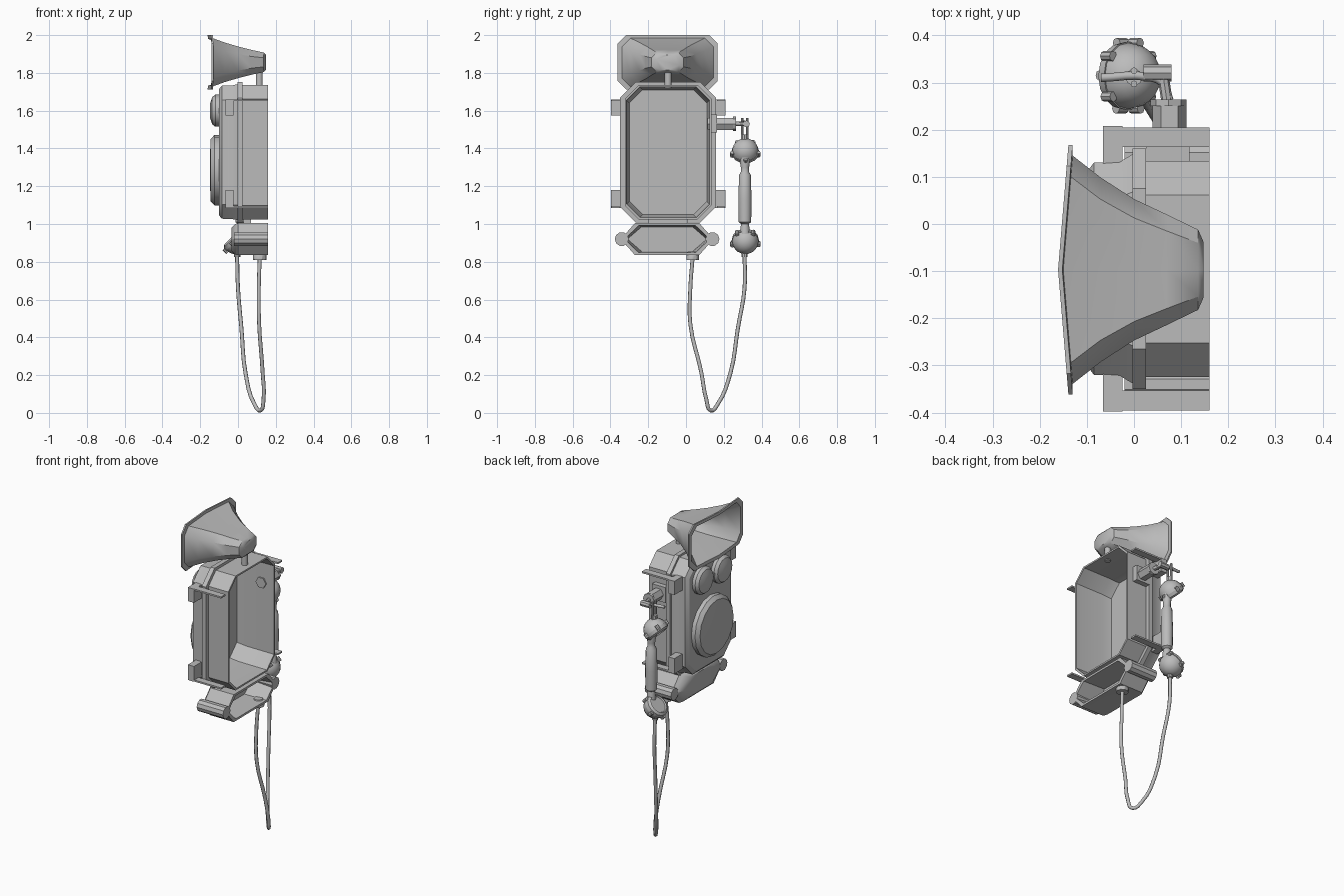
import bpy, bmesh, math
from mathutils import Vector

if "Cube" in bpy.data.objects:
    bpy.data.objects.remove(bpy.data.objects["Cube"], do_unlink=True)

grey = bpy.data.materials.new("plain_grey")
grey.use_nodes = True
grey.diffuse_color = (0.5, 0.5, 0.5, 1)
grey.node_tree.nodes["Principled BSDF"].inputs["Base Color"].default_value = (0.5, 0.5, 0.5, 1)

CY = -0.095  # middle of the cabinet across y


def finish(name, bm, angle=30):
    bmesh.ops.remove_doubles(bm, verts=bm.verts, dist=0.0005)
    bmesh.ops.recalc_face_normals(bm, faces=bm.faces)
    mesh = bpy.data.meshes.new(name)
    bm.to_mesh(mesh)
    bm.free()
    mesh.materials.append(grey)
    ob = bpy.data.objects.new(name, mesh)
    bpy.context.collection.objects.link(ob)
    bpy.ops.object.select_all(action='DESELECT')
    bpy.context.view_layer.objects.active = ob
    ob.select_set(True)
    bpy.ops.object.shade_smooth_by_angle(angle=math.radians(angle))
    return ob


def skin(name, rings, angle=30):
    """Join rings of points in order and cap both ends."""
    bm = bmesh.new()
    loops = [[bm.verts.new(p) for p in ring] for ring in rings]
    for a, b in zip(loops, loops[1:]):
        n = len(a)
        for i in range(n):
            bm.faces.new((a[i], a[(i + 1) % n], b[(i + 1) % n], b[i]))
    bm.faces.new(loops[0])
    bm.faces.new(loops[-1])
    return finish(name, bm, angle)


def octagon(x, cy, cz, hy, hz, ky, kz, bulge=0):
    """Rectangle with cut corners, facing x; its middle may bulge forward."""
    quarter = [(0, hz), (hy - ky, hz), (hy, hz - kz)]
    half = quarter + [(y, -z) for y, z in reversed(quarter)]
    pts = half + [(-y, z) for y, z in reversed(half[1:-1])]
    return [Vector((x - bulge * (1 - abs(y) / hy), cy + y, cz + z)) for y, z in pts]


def lathe(name, origin, axis, profile, sides=16, angle=35):
    """Turn (radius, distance) pairs round an axis."""
    rot = Vector(axis).to_track_quat('Z', 'Y')
    rings = []
    for r, d in profile:
        rings.append([Vector(origin) + rot @ Vector((r * math.cos(t), r * math.sin(t), d))
                      for t in (2 * math.pi * i / sides for i in range(sides))])
    return skin(name, rings, angle)


def rod(name, a, b, r, sides=12):
    d = Vector(b) - Vector(a)
    return lathe(name, a, d, [(r, 0), (r, d.length)], sides)


def box(name, x, y, z):
    bm = bmesh.new()
    bmesh.ops.create_cube(bm, size=1)
    for v in bm.verts:
        v.co = Vector([(lo + hi) / 2 + c * (hi - lo) for c, (lo, hi) in zip(v.co, (x, y, z))])
    return finish(name, bm)


def tube(name, pts, r):
    cu = bpy.data.curves.new(name, 'CURVE')
    cu.dimensions = '3D'
    cu.bevel_depth = r
    cu.bevel_resolution = 2
    cu.resolution_u = 4
    cu.use_fill_caps = True
    sp = cu.splines.new('BEZIER')
    sp.bezier_points.add(len(pts) - 1)
    for p, co in zip(sp.bezier_points, pts):
        p.co = co
        p.handle_left_type = p.handle_right_type = 'AUTO'
    cu.materials.append(grey)
    ob = bpy.data.objects.new(name, cu)
    bpy.context.collection.objects.link(ob)


# Cabinet: door, flange and hollow body, open at the back
cabinet = [(-0.10, 0.205, 0.335, 0.07), (-0.085, 0.225, 0.352, 0.075), (-0.03, 0.227, 0.354, 0.075),
           (-0.003, 0.243, 0.36, 0.08), (-0.003, 0.255, 0.372, 0.085), (0.025, 0.255, 0.372, 0.085),
           (0.025, 0.229, 0.355, 0.072), (0.16, 0.229, 0.355, 0.072),
           (0.16, 0.219, 0.345, 0.07), (-0.03, 0.217, 0.343, 0.07), (-0.085, 0.205, 0.33, 0.07)]
skin("cabinet_shell", [octagon(x, CY, 1.38, hy, hz, k, k) for x, hy, hz, k in cabinet])

# Round front cover and the two bells
lathe("front_cover", (-0.095, CY, 1.285), (-1, 0, 0),
      [(0.186, 0), (0.186, 0.03), (0.165, 0.05), (0.08, 0.053)], 16)
for side, label in ((-1, "right"), (1, "left")):
    lathe(label + "_bell", (-0.095, CY + side * 0.092, 1.60), (-1, 0, 0),
          [(0.085, 0), (0.085, 0.025), (0.072, 0.042), (0.04, 0.052), (0.01, 0.054)], 16)
rod("bell_striker", (-0.09, CY, 1.60), (-0.125, CY, 1.60), 0.012)

# Corner lugs with thin straps running back to the wall
for side in (-1, 1):
    for name, z0, z1, strap in (("upper", 1.575, 1.66, 1.65), ("lower", 1.085, 1.18, 1.085)):
        ys = sorted((CY + side * 0.22, CY + side * 0.303))
        box(name + "_lug", (-0.066, -0.024), ys, (z0, z1))
        ys = sorted((CY + side * 0.258, CY + side * 0.30))
        box(name + "_strap", (-0.025, 0.16), ys, (strap, strap + 0.01))

# Lower battery box, hollow at the back, with rollers at the ends
lower = [(-0.035, 0.18, 0.06), (-0.015, 0.225, 0.08), (0.0, 0.245, 0.085), (0.16, 0.245, 0.085),
         (0.16, 0.225, 0.072), (0.02, 0.21, 0.065)]
skin("lower_box", [octagon(x, -0.1, 0.92, hy, hz, 0.075, hz) for x, hy, hz in lower])
for side in (-1, 1):
    rod("end_roller", (-0.02, -0.1 + side * 0.24, 0.92), (0.16, -0.1 + side * 0.24, 0.92), 0.037, 10)
box("box_bracket", (0.03, 0.07), (-0.2, 0.01), (0.99, 1.03))
lathe("cord_gland", (0.115, 0.035, 0.81), (0, 0, 1), [(0.035, 0), (0.035, 0.03), (0.025, 0.045)], 10)

# Horn loudspeaker on its post
HY, HZ = -0.097, 1.856
horn = [(0.147, 0.06, 0.04, 0.025, 0), (0.136, 0.085, 0.052, 0.028, 0), (0.07, 0.117, 0.066, 0.035, 0),
        (0.0, 0.15, 0.084, 0.04, 0), (-0.07, 0.195, 0.105, 0.045, 0.008), (-0.130, 0.242, 0.128, 0.045, 0.02),
        (-0.130, 0.265, 0.144, 0.045, 0.022), (-0.139, 0.265, 0.144, 0.045, 0.022),
        (-0.139, 0.24, 0.124, 0.045, 0.02), (-0.07, 0.185, 0.096, 0.045, 0.008),
        (0.0, 0.14, 0.075, 0.04, 0), (0.10, 0.09, 0.05, 0.03, 0)]
skin("horn", [octagon(x, HY, HZ, hy, hz, k, k, b) for x, hy, hz, k, b in horn], 40)
rod("horn_post", (0.113, CY, 1.72), (0.113, CY, 1.83), 0.018)

# Switch hook on the side
box("hook_base", (0.025, 0.118), (0.13, 0.165), (1.485, 1.58))
rod("hook_nut", (0.075, 0.16, 1.53), (0.075, 0.25, 1.53), 0.036, 6)
rod("hook_collar", (0.073, 0.25, 1.53), (0.073, 0.264, 1.53), 0.038, 8)
rod("inner_nut", (0.075, 0.138, 1.53), (0.075, 0.115, 1.53), 0.035, 6)
tube("hook_front_prong", [(0.075, 0.262, 1.53), (0.06, 0.30, 1.53), (0.03, 0.312, 1.535), (-0.07, 0.31, 1.54)], 0.009)
rod("hook_rear_prong", (0.02, 0.32, 1.53), (0.08, 0.32, 1.53), 0.018, 8)
rod("hook_arm", (0.07, 0.26, 1.53), (0.06, 0.325, 1.53), 0.012, 8)

# Handset: grip, two tilted cups with clips, and hanging prongs
lathe("handset_grip", (0.02, 0.312, 0.93), (0, 0, 1),
      [(0.028, 0), (0.024, 0.05), (0.02, 0.07), (0.033, 0.08), (0.035, 0.2), (0.031, 0.33),
       (0.022, 0.345), (0.022, 0.37), (0.03, 0.42), (0.025, 0.46)], 12)
for name, cz, tilt in (("earpiece", 1.385, -1), ("mouthpiece", 0.91, 1)):
    centre = Vector((-0.012, 0.314, cz))
    axis = Vector((-1, 0, tilt)).normalized()
    dome = [(0.07 * math.sin(t), -0.07 * math.cos(t))
            for t in (0.15 + i * (math.pi / 2 - 0.15) / 5 for i in range(6))]
    lathe(name, centre, axis, dome + [(0.073, 0.0), (0.07, 0.02), (0.055, 0.03), (0.05, 0.022)], 16)
    across = axis.cross(Vector((0, 1, 0)))
    for i in range(5):
        a = 2 * math.pi * i / 5 + 0.3
        spot = centre + (Vector((0, 1, 0)) * math.cos(a) + across * math.sin(a)) * 0.073
        rod(name + "_clip", spot - axis * 0.014, spot + axis * 0.014, 0.011, 8)
for y in (0.297, 0.325):
    rod("hanging_prong", (-0.0, y, 1.42), (-0.0, y, 1.56), 0.007, 8)
rod("hanging_neck", (0.0, 0.311, 1.42), (0.0, 0.311, 1.475), 0.018, 10)
rod("handset_cord_plug", (-0.005, 0.31, 0.825), (-0.005, 0.31, 0.87), 0.017, 10)

# Hanging cord
tube("cord", [(-0.005, 0.31, 0.84), (0.0, 0.31, 0.66), (0.018, 0.275, 0.45), (0.04, 0.235, 0.21),
              (0.085, 0.17, 0.05), (0.12, 0.13, 0.013), (0.135, 0.108, 0.07), (0.13, 0.08, 0.22),
              (0.112, 0.023, 0.47), (0.11, 0.023, 0.66), (0.115, 0.035, 0.82)], 0.0105)
